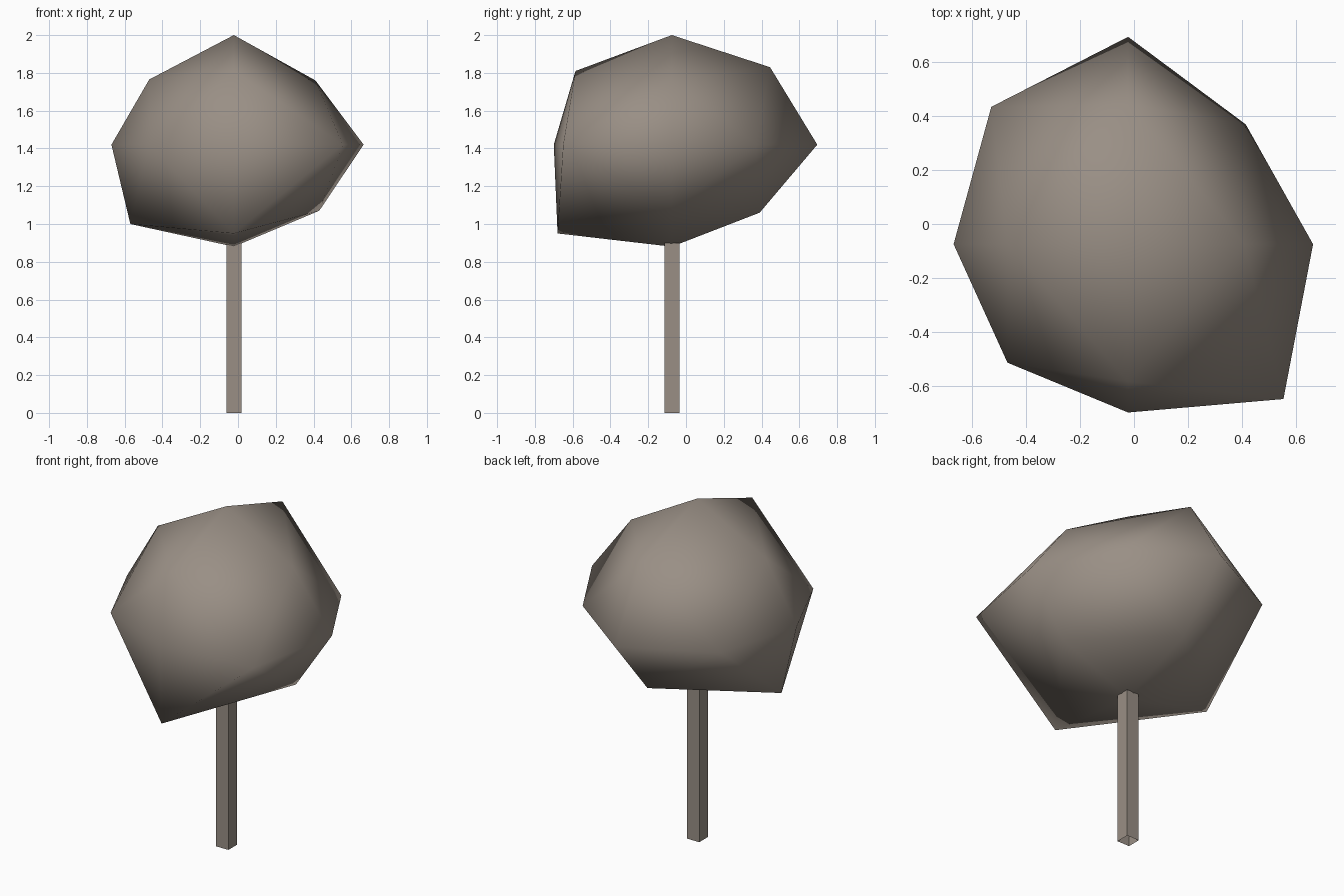
import bpy, bmesh
from itertools import product

if "Cube" in bpy.data.objects:
    bpy.data.objects.remove(bpy.data.objects["Cube"])

bark = bpy.data.materials.new("warm_grey_brown")
bark.diffuse_color = (0.32, 0.275, 0.235, 1)
bark.use_nodes = True
bark.node_tree.nodes["Principled BSDF"].inputs["Base Color"].default_value = bark.diffuse_color

CX, CY, CZ = -0.022, -0.075, 1.42   # crown centre, trunk axis


def finish(name, bm, smooth):
    bmesh.ops.recalc_face_normals(bm, faces=bm.faces)
    mesh = bpy.data.meshes.new(name)
    bm.to_mesh(mesh)
    bm.free()
    mesh.materials.append(bark)
    for p in mesh.polygons:
        p.use_smooth = smooth
    obj = bpy.data.objects.new(name, mesh)
    bpy.context.collection.objects.link(obj)
    return obj


# Crown: once-subdivided octahedron, irregular corner points
tips = {
    (1, 0, 0): (0.665, CY, CZ), (-1, 0, 0): (-0.67, CY, CZ),
    (0, 1, 0): (CX, 0.695, CZ), (0, -1, 0): (CX, -0.70, CZ),
    (0, 0, 1): (CX, CY, 2.0), (0, 0, -1): (CX, CY, 0.88),
}
middles = {
    # top and bottom, left and right
    (1, 0, 1): (0.41, CY, 1.76), (-1, 0, 1): (-0.47, CY, 1.765),
    (1, 0, -1): (0.43, CY, 1.07), (-1, 0, -1): (-0.57, CY, 1.0),
    # top and bottom, front and back
    (0, 1, 1): (CX, 0.445, 1.83), (0, -1, 1): (CX, -0.585, 1.81),
    (0, 1, -1): (CX, 0.39, 1.06), (0, -1, -1): (CX, -0.68, 0.95),
    # around the waist
    (1, 1, 0): (0.415, 0.37, CZ), (-1, 1, 0): (-0.53, 0.435, CZ),
    (1, -1, 0): (0.555, -0.65, CZ), (-1, -1, 0): (-0.47, -0.515, CZ),
}
bm = bmesh.new()
v = {key: bm.verts.new(co) for key, co in {**tips, **middles}.items()}
for sx, sy, sz in product((-1, 1), repeat=3):
    x, y, z = v[sx, 0, 0], v[0, sy, 0], v[0, 0, sz]
    xy, yz, xz = v[sx, sy, 0], v[0, sy, sz], v[sx, 0, sz]
    for tri in ((x, xy, xz), (y, yz, xy), (z, xz, yz), (xy, yz, xz)):
        bm.faces.new(tri)
finish("tree_crown", bm, True)

# Trunk: square tube, open at both ends
H, TOP = 0.04, 0.9
bm = bmesh.new()
rings = [[bm.verts.new((CX + a * H, CY + b * H, z))
          for a, b in ((-1, -1), (1, -1), (1, 1), (-1, 1))] for z in (0, TOP)]
for i in range(4):
    j = (i + 1) % 4
    bm.faces.new((rings[0][i], rings[0][j], rings[1][j], rings[1][i]))
finish("tree_trunk", bm, False)
